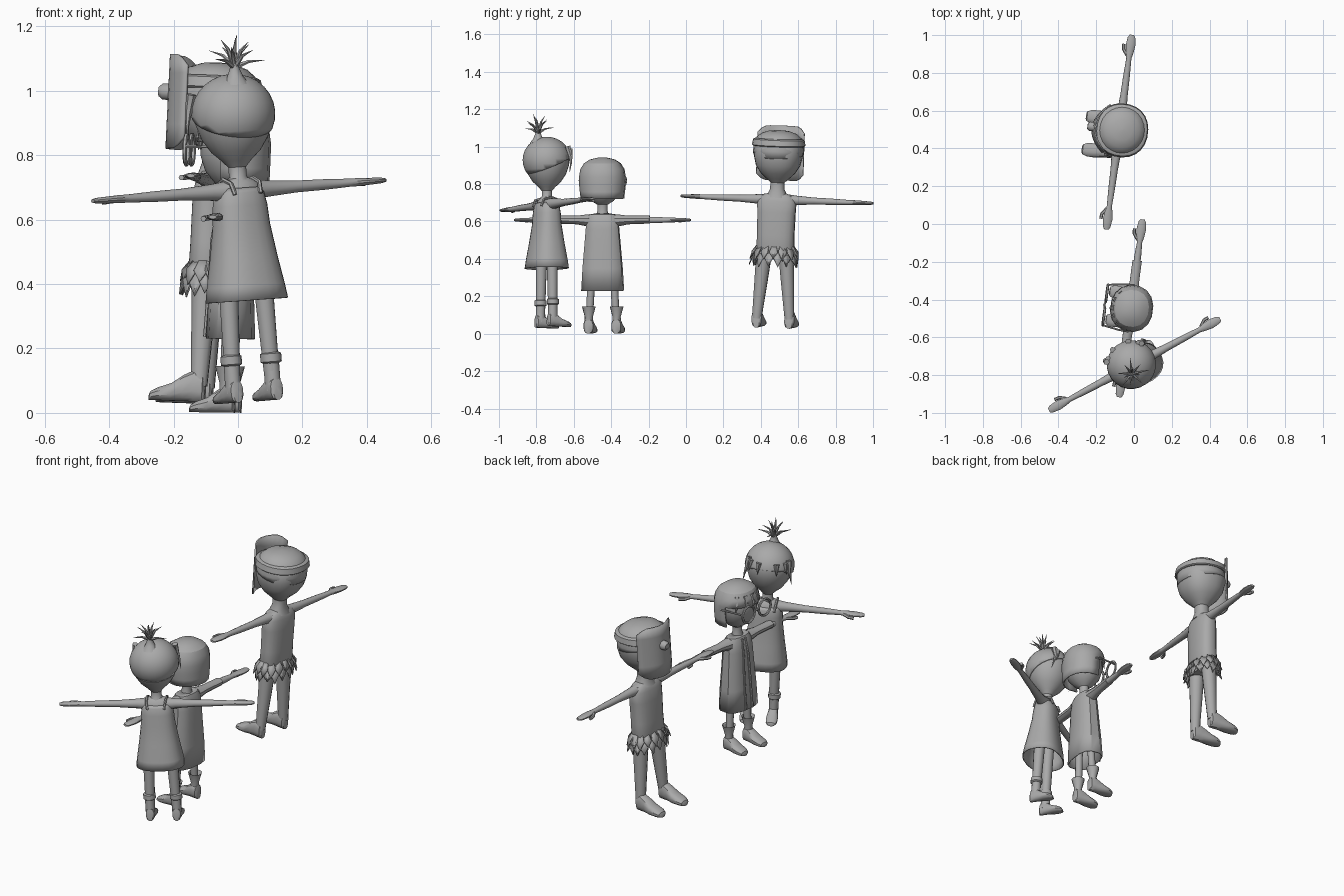
import bpy, bmesh, math, random
from mathutils import Matrix, Vector

if "Cube" in bpy.data.objects:
    bpy.data.objects.remove(bpy.data.objects["Cube"])

random.seed(4)
GREY = bpy.data.materials.new("plain grey")
GREY.diffuse_color = (0.4, 0.4, 0.4, 1)
GREY.use_nodes = True
GREY.node_tree.nodes["Principled BSDF"].inputs["Base Color"].default_value = GREY.diffuse_color
M = Matrix()          # placement of the figure being built (local: faces -x, arms along y)


def place(x, y, z, yaw, roll, pitch):
    r = math.radians
    return (Matrix.Translation((x, y, z)) @ Matrix.Rotation(r(yaw), 4, 'Z')
            @ Matrix.Rotation(r(pitch), 4, 'Y') @ Matrix.Rotation(r(roll), 4, 'X'))


def finish(o, angle=35):
    o.data.materials.clear()
    o.data.materials.append(GREY)
    o.matrix_world = M
    bpy.ops.object.select_all(action='DESELECT')
    o.select_set(True)
    bpy.context.view_layer.objects.active = o
    bpy.ops.object.shade_smooth_by_angle(angle=math.radians(angle))
    return o


def from_bm(name, bm, thick=0, angle=35):
    bmesh.ops.recalc_face_normals(bm, faces=bm.faces[:])
    me = bpy.data.meshes.new(name)
    bm.to_mesh(me)
    bm.free()
    o = bpy.data.objects.new(name, me)
    bpy.context.collection.objects.link(o)
    if thick:
        o.modifiers.new("thickness", 'SOLIDIFY').thickness = thick
    return finish(o, angle)


# rings: (position along axis, centre a, centre b, radius a, radius b)
def loft_bm(axis, rings, n=16, power=2, caps=True):
    bm, loops = bmesh.new(), []
    for t, a, b, ra, rb in rings:
        loop = []
        for i in range(n):
            w = 2 * math.pi * (i + 0.5) / n
            c, s = math.cos(w), math.sin(w)
            p = a + ra * math.copysign(abs(c) ** (2 / power), c)
            q = b + rb * math.copysign(abs(s) ** (2 / power), s)
            loop.append(bm.verts.new({'z': (p, q, t), 'y': (p, t, q), 'x': (t, p, q)}[axis]))
        loops.append(loop)
    for l0, l1 in zip(loops, loops[1:]):
        for i in range(n):
            j = (i + 1) % n
            bm.faces.new((l0[i], l0[j], l1[j], l1[i]))
    if caps:
        bm.faces.new(loops[0])
        bm.faces.new(loops[-1])
    return bm


def loft(name, axis, rings, n=16, power=2, thick=0, angle=35):
    return from_bm(name, loft_bm(axis, rings, n, power, not thick), thick, angle)


def upright(name, rings, n=16, power=2, thick=0):      # (z, rx, ry)
    return loft(name, 'z', [(z, 0, 0, rx, ry) for z, rx, ry in rings], n, power, thick)


def tube(name, pts, r, cyclic=False, taper=False):
    cu = bpy.data.curves.new(name, 'CURVE')
    cu.dimensions, cu.bevel_depth, cu.bevel_resolution, cu.use_fill_caps = '3D', r, 1, True
    sp = cu.splines.new('POLY')
    sp.points.add(len(pts) - 1)
    for i, p in enumerate(pts):
        sp.points[i].co = (*p, 1)
        sp.points[i].radius = 1 - 0.95 * i / (len(pts) - 1) if taper else 1
    sp.use_cyclic_u = cyclic
    o = bpy.data.objects.new(name, cu)
    bpy.context.collection.objects.link(o)
    bpy.ops.object.select_all(action='DESELECT')
    o.select_set(True)
    bpy.context.view_layer.objects.active = o
    bpy.ops.object.convert(target='MESH')
    return finish(bpy.context.view_layer.objects.active, 50)


def arms(z, length):
    k = length - 0.515
    for s in (1, -1):
        loft("arm", 'y', [(s * t, 0, z + dz, rx, rz) for t, dz, rx, rz in (
            (0.05, 0, 0.035, 0.032), (0.10, 0, 0.026, 0.026), (0.20, 0, 0.020, 0.019),
            (0.30, 0, 0.018, 0.017), (0.39 + k, 0, 0.014, 0.013), (0.42 + k, 0, 0.021, 0.013),
            (0.46 + k, 0, 0.026, 0.011), (0.50 + k, 0, 0.021, 0.009), (0.515 + k, 0, 0.012, 0.006))], 12)
        tube("thumb", [(-0.012, s * (0.405 + k), z), (-0.034, s * (0.435 + k), z - 0.004),
                       (-0.036, s * (0.462 + k), z - 0.006)], 0.009)


def legs(y0, y1, top, r0, r1, toe, heel, width, height):
    for s in (1, -1):
        loft("leg", 'z', [(top, 0, s * y0, r0, r0), (top * .55, 0, s * (y0 + y1) / 2, (r0 + r1) / 2, (r0 + r1) / 2),
                          (0.05, 0, s * y1, r1, r1)], 12)
        d = toe - heel
        loft("foot", 'x', [(heel + d * f, s * y1, height * h, width * w, height * h) for f, h, w in (
            (0, .3, .45), (.04, .45, .7), (.2, .5, .8), (.38, .42, .85), (.6, .28, 1),
            (.85, .2, .95), (.97, .14, .7), (1, .08, .4))], 12, 2.5)


def capped_hair(name, rings, co, no):
    bm = loft_bm('z', [(z, 0, 0, rx, ry) for z, rx, ry in rings], 24)
    bmesh.ops.bisect_plane(bm, geom=bm.verts[:] + bm.edges[:] + bm.faces[:],
                           plane_co=co, plane_no=no, clear_inner=True)
    return from_bm(name, bm, 0.006)


def dome(z0, rx, ry, rz, k=14):
    return [(z0 - rz * math.cos(math.pi * i / k), rx * max(math.sin(math.pi * i / k), .02),
             ry * max(math.sin(math.pi * i / k), .02)) for i in range(k + 1)]


# ---- figure in a flared dress with a tuft of hair ----
M = place(0.05, -0.745, 0.035, -62, 3.6, -2)
upright("dress", [(.315, .108, .128), (.36, .102, .121), (.45, .086, .105), (.55, .070, .090),
                  (.61, .066, .086), (.65, .060, .078), (.665, .052, .066)], 24, 2.4, 0.006)
upright("shoulders", [(.60, .055, .075), (.65, .053, .080), (.68, .042, .066), (.695, .028, .035)], 20)
for s in (1, -1):
    tube("dress_strap", [(-.058, s * .045, .645), (-.045, s * .05, .68), (0, s * .052, .694),
                         (.045, s * .05, .68), (.058, s * .045, .645)], 0.007)
    loft("sock_cuff", 'z', [(.115, 0, s * .07, .026, .026), (.12, 0, s * .07, .033, .033),
                            (.145, 0, s * .07, .033, .033), (.15, 0, s * .07, .024, .024)], 14)
    loft("sock", 'z', [(.03, 0, s * .07, .027, .025), (.13, 0, s * .07, .025, .025)], 12)
arms(.657, .515)
legs(.06, .07, .42, .032, .024, -.105, .03, .031, .075)
upright("head", [(.67, .045, .05), (.70, .027, .028), (.73, .027, .028), (.75, .044, .046), (.78, .076, .078),
                 (.82, .102, .104), (.87, .119, .121), (.92, .121, .123), (.97, .102, .104), (1.01, .03, .03)], 24)
capped_hair("hair", dome(.895, .130, .131, .125), (0, 0, .865), (.45, 0, 1))
for s in (1, -1):
    tube("side_lock", [(-.07, s * .105, .965), (-.085, s * .112, .91), (-.08, s * .122, .87),
                       (-.07, s * .128, .825)], 0.016, taper=True)
    for w in (2.3, 2.75):
        c, d = .122 * math.cos(w), .122 * math.sin(w)
        tube("fringe_lock", [(c, s * d, .955), (c * 1.06, s * d * 1.06, .92), (c * 1.05, s * d * 1.1, .89)],
             0.016, taper=True)
upright_base = [(.985, .045, .045), (1.01, .026, .026), (1.04, .014, .014), (1.055, .016, .016)]
loft("tuft_base", 'z', [(z, .048, -.01, a, b) for z, a, b in upright_base], 12)
for i in range(12):
    w = i * 2.4
    out = .03 + .07 * (i / 11)
    up = .105 - .085 * (i / 11) + random.uniform(-.01, .01)
    c, d = math.cos(w) * out, math.sin(w) * out
    tube("tuft_spike", [(.048, -.01, 1.04), (.048 + c * .45, -.01 + d * .45, 1.045 + up * .6),
                        (.048 + c, -.01 + d, 1.04 + up)], 0.010, taper=True)

# ---- small figure in a robe with bobbed hair and round glasses ----
M = place(-0.027, -0.445, 0, -7.5, 0, 1)
upright("robe", [(.23, .073, .115), (.35, .068, .108), (.47, .060, .098), (.56, .056, .090),
                 (.61, .050, .087), (.638, .038, .070), (.645, .02, .028)], 12, 2.8, 0.006)
arms(.608, .475)
for s in (1, -1):
    loft("sleeve", 'y', [(s * .07, 0, .605, .036, .034), (s * .14, 0, .608, .026, .023),
                         (s * .255, 0, .610, .026, .021)], 10)
    loft("boot", 'z', [(.03, 0, s * .075, .026, .026), (.09, 0, s * .075, .022, .022),
                       (.145, 0, s * .075, .037, .037), (.11, 0, s * .075, .02, .02)], 10)
    tube("robe_front_edge", [(-.045, s * .012, .63), (-.060, s * .018, .54), (-.066, s * .022, .42),
                             (-.077, s * .025, .235)], 0.006)
legs(.06, .075, .30, .021, .019, -.115, .027, .036, .085)
upright("head", [(.62, .035, .04), (.66, .024, .026), (.69, .026, .028), (.71, .055, .06), (.75, .088, .094),
                 (.80, .104, .110), (.86, .102, .110), (.90, .08, .085), (.92, .03, .03)], 16)
# bob hair: a bell shape with the face opening removed
bm = loft_bm('z', [(z, 0, 0, a, b) for z, a, b in (
    (.722, .112, .116), (.76, .113, .121), (.80, .114, .125), (.84, .114, .125), (.88, .108, .118),
    (.912, .090, .098), (.932, .060, .066), (.942, .02, .022))], 16, 2.2)
gone = [f for f in bm.faces if len(f.verts) > 4 and f.calc_center_median().z < .8
        or f.calc_center_median().x < -.045 and f.calc_center_median().z < .85]
bmesh.ops.delete(bm, geom=gone, context='FACES')
from_bm("bob_hair", bm, 0.008, 25)
for w in (-.9, -.5, -.1, .35, .8):
    c, d = -.108 * math.cos(w), .112 * math.sin(w)
    tube("fringe_lock", [(c * .85, d * .85, .895), (c * 1.02, d * 1.02, .855), (c * 1.03, d * 1.03 + .01, .815)],
         0.017, taper=True)
for s in (1, -1):
    tube("glasses_ring", [(-.140, s * .062 + .046 * math.cos(i * math.pi / 10),
                           .815 + .046 * math.sin(i * math.pi / 10)) for i in range(20)], 0.007, True)
    tube("glasses_temple", [(-.138, s * .108, .825), (-.05, s * .122, .825), (.0, s * .124, .82)], 0.005)
tube("glasses_bridge", [(-.140, -.018, .82), (-.146, 0, .826), (-.140, .018, .82)], 0.006)

# ---- tall figure with a face shield and leaf skirt ----
M = place(-0.112, 0.464, 0.03, -7.6, -2.2, 2.5)
upright("torso", [(.37, .05, .09), (.40, .060, .104), (.50, .058, .100), (.62, .058, .103), (.68, .052, .106),
                  (.71, .042, .085), (.725, .03, .04)], 20, 2.5)
arms(.688, .52)
legs(.058, .088, .42, .044, .026, -.155, .02, .038, .1)
for row, (z0, drop, count) in enumerate(((.44, .06, 15), (.415, .075, 15))):
    for i in range(count):
        w = 2 * math.pi * (i + .5 * row) / count
        c, s = math.cos(w), math.sin(w)
        p, side = Vector((.058 * c, .103 * s, z0)), Vector((-s, c, 0))
        out = Vector((c, s, 0))
        bm = bmesh.new()
        mid = p + out * .022 - Vector((0, 0, drop * .5))
        bm.faces.new([bm.verts.new(v) for v in (
            p - side * .012, p + side * .012, mid + side * .02,
            p + out * random.uniform(.015, .04) - Vector((0, 0, drop + random.uniform(0, .02))),
            mid - side * .02)])
        bmesh.ops.triangulate(bm, faces=bm.faces[:])
        from_bm("skirt_leaf", bm, 0.006)
upright("head", [(.70, .05, .06), (.745, .036, .038), (.78, .036, .038), (.80, .055, .06), (.83, .088, .092),
                 (.87, .114, .118), (.92, .127, .130), (.97, .128, .130), (1.02, .10, .105), (1.05, .04, .04)], 24, 2.3)
capped_hair("hair_cap", [(.90, .129, .132), (.95, .133, .136), (.99, .131, .133), (1.02, .117, .120),
                         (1.042, .090, .094), (1.056, .05, .055), (1.06, .005, .005)], (0, 0, .93), (.15, 0, 1))
loft("head_strap", 'z', [(.975, 0, 0, .134, .137), (.98, 0, 0, .140, .143), (1.01, 0, 0, .134, .137),
                         (1.016, 0, 0, .124, .127)], 24, 2.2)
# curved shield plate with rounded corners, standing in front of the face
bm, cols = bmesh.new(), []
for i in range(13):
    u = -1 + i / 6
    y = .128 * u
    inset = .035 * max(0, (abs(u) - .6) / .4) ** 2
    cols.append([bm.verts.new((-.152 + .07 * u * u, y, z)) for z in
                 (.785 + inset, .86, .94, 1.02, 1.078 - inset)])
for a, b in zip(cols, cols[1:]):
    for k in range(4):
        bm.faces.new((a[k], a[k + 1], b[k + 1], b[k]))
from_bm("face_shield", bm, 0.008)
loft("shield_nose", 'x', [(-.145, 0, .962, .026, .027), (-.170, 0, .962, .025, .025),
                          (-.182, 0, .962, .016, .015)], 12)
